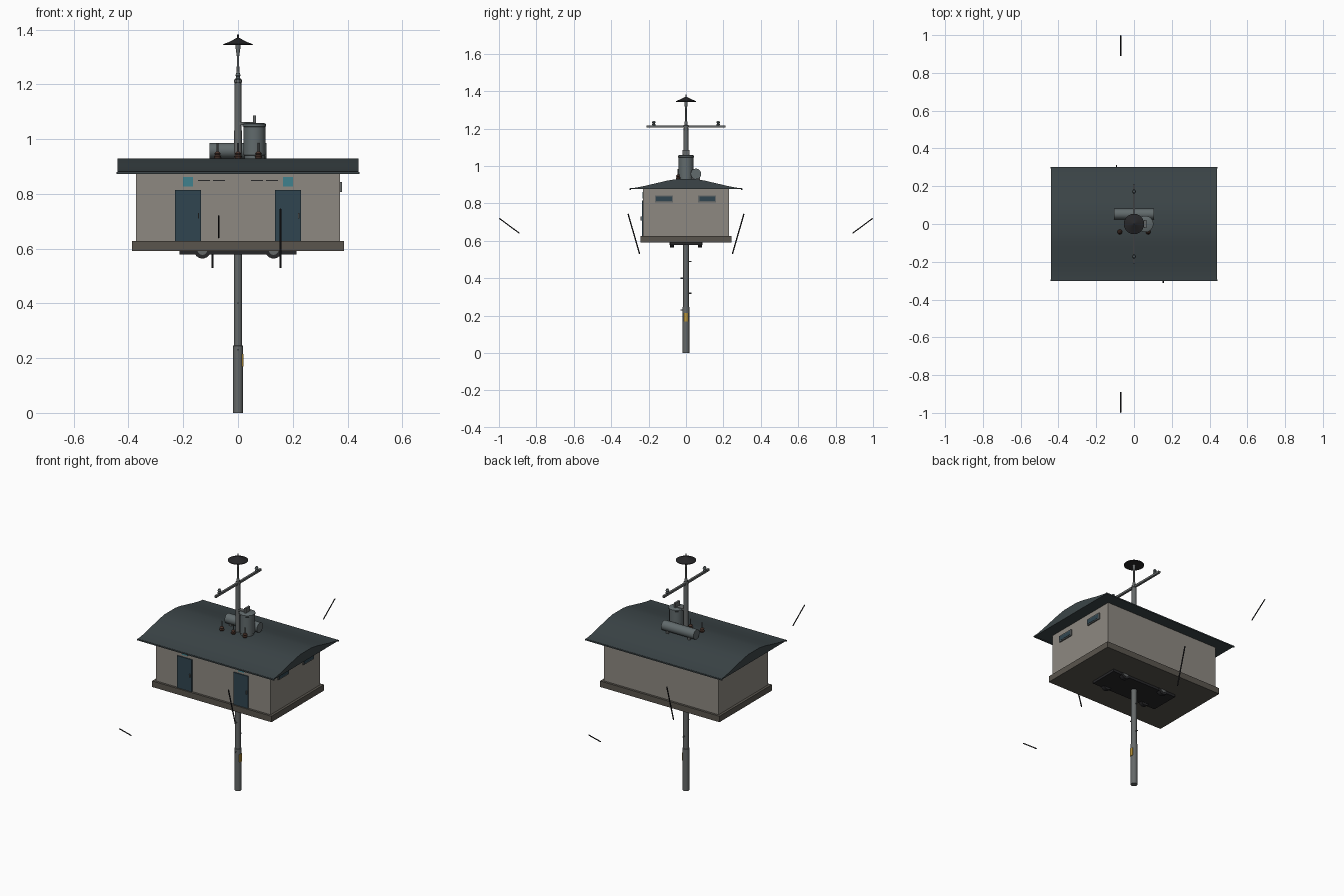
import bpy, math
from mathutils import Vector

if "Cube" in bpy.data.objects:
    bpy.data.objects.remove(bpy.data.objects["Cube"])

def mat(name, r, g, b):
    m = bpy.data.materials.new(name)
    m.diffuse_color = (r, g, b, 1)
    m.use_nodes = True
    m.node_tree.nodes["Principled BSDF"].inputs["Base Color"].default_value = m.diffuse_color
    return m

WALL = mat("plaster", .27, .25, .22)
SLAB = mat("slab_brown", .10, .09, .075)
ROOF = mat("roof_slate", .045, .06, .065)
DOOR = mat("door_blue", .03, .06, .08)
TEAL = mat("teal_glass", .05, .22, .27)
STEEL = mat("steel", .13, .14, .14)
TANK = mat("tank_grey", .12, .145, .15)
DARK = mat("dark_metal", .02, .02, .022)
RUST = mat("rust_brown", .07, .035, .025)
YELLOW = mat("yellow", .5, .3, .04)

def finish(o, name, m, smooth=False):
    o.name = name
    o.data.materials.append(m)
    if smooth:
        bpy.ops.object.shade_smooth_by_angle(angle=math.radians(35))
    return o

def box(name, x0, x1, y0, y1, z0, z1, m):
    bpy.ops.mesh.primitive_cube_add(size=1, location=((x0+x1)/2, (y0+y1)/2, (z0+z1)/2))
    o = bpy.context.object
    o.scale = (x1-x0, y1-y0, z1-z0)
    bpy.ops.object.transform_apply(location=False, rotation=False)
    return finish(o, name, m)

def rod(name, a, b, r, m, r2=None, n=16):
    a, b = Vector(a), Vector(b)
    d = b - a
    bpy.ops.mesh.primitive_cone_add(vertices=n, radius1=r, radius2=r if r2 is None else r2,
                                    depth=d.length, location=(a+b)/2)
    o = bpy.context.object
    o.rotation_euler = d.to_track_quat('Z', 'Y').to_euler()
    return finish(o, name, m, True)

def lathe(name, prof, x, y, m, n=24):
    # prof: (radius, z) pairs, bottom to top
    vs = [(x + r*math.cos(2*math.pi*i/n), y + r*math.sin(2*math.pi*i/n), z)
          for r, z in prof for i in range(n)]
    fs = [(k*n+i, k*n+(i+1) % n, (k+1)*n+(i+1) % n, (k+1)*n+i)
          for k in range(len(prof)-1) for i in range(n)]
    fs += [tuple(reversed(range(n))), tuple(range((len(prof)-1)*n, len(prof)*n))]
    return solid(name, vs, fs, m)

def solid(name, vs, fs, m):
    me = bpy.data.meshes.new(name)
    me.from_pydata(vs, [], fs)
    o = bpy.data.objects.new(name, me)
    bpy.context.collection.objects.link(o)
    bpy.ops.object.select_all(action='DESELECT')
    o.select_set(True)
    bpy.context.view_layer.objects.active = o
    return finish(o, name, m, True)

# Support pole and upper mast
lathe("support_pole", [(.018, 0), (.018, .245), (.015, .247), (.015, .60)], 0, 0, STEEL)
lathe("roof_mast", [(.015, .90), (.012, 1.205), (.014, 1.207), (.014, 1.217), (.008, 1.22),
                    (.008, 1.235), (.005, 1.24), (.004, 1.30), (.009, 1.335), (.009, 1.346)], 0, 0, STEEL)
lathe("mast_cap", [(.053, 1.343), (.054, 1.347), (.03, 1.356), (.012, 1.366), (.004, 1.37), (.003, 1.382)],
      0, 0, DARK, 32)
for i, z in enumerate((.23, .32, .40, .49)):
    s = 1 if i % 2 else -1
    rod("climbing_peg", (0, 0, z), (0, s*.03, z), .003, STEEL, n=8)
box("pole_tag", .010, .020, -.010, .010, .17, .215, YELLOW)

# House body
box("floor_slab", -.387, .387, -.243, .243, .592, .627, SLAB)
box("walls", -.372, .372, -.23, .23, .627, .879, WALL)

# Curved roof extruded along x
half = [(-.30, .876), (-.30, .881), (-.27, .884), (-.22, .894), (-.16, .908), (-.10, .922), (-.05, .930)]
prof = half + [(-y, z) for y, z in reversed(half)]
n = len(prof)
solid("roof", [(x, y, z) for x in (-.44, .44) for y, z in prof],
      [(i, (i+1) % n, n+(i+1) % n, n+i) for i in range(n)] +
      [tuple(reversed(range(n))), tuple(range(n, 2*n))], ROOF)
for s in (-1, 1):
    box("eave_trim", -.443, .443, s*.298-.004, s*.298+.004, .873, .880, ROOF)

# Doors, lights and vent slots on the front
for s in (-1, 1):
    def fbox(name, a, b, z0, z1, d, m):
        box(name, min(s*a, s*b), max(s*a, s*b), -.23-d, -.225, z0, z1, m)
    fbox("door", .135, .230, .627, .815, .006, DOOR)
    fbox("door_light", .164, .201, .827, .861, .003, TEAL)
    fbox("vent_slot", .048, .092, .847, .851, .002, DARK)
    fbox("vent_slot", .102, .146, .847, .851, .002, DARK)
    box("door_handle", s*.183+.036, s*.183+.041, -.242, -.235, .71, .73, STEEL)

# Hooded windows on the right side
for y in (-.118, .113):
    box("side_window_frame", .365, .379, y-.048, y+.048, .806, .843, STEEL)
    box("side_window", .37, .3805, y-.042, y+.042, .812, .837, DOOR)

# Undercarriage with four wheels
box("chassis_plate", -.213, .213, -.085, .085, .578, .594, DARK)
for x in (-.13, .13):
    for y in (-.075, .075):
        rod("wheel", (x, y-.011, .595), (x, y+.011, .595), .031, DARK, n=24)
        rod("wheel_hub", (x, y-.013, .595), (x, y+.013, .595), .018, STEEL)

# Rooftop tanks
rod("horizontal_tank", (-.105, .053, .958), (.105, .053, .958), .028, TANK, n=32)
for x in (-.07, .07):
    box("tank_saddle", x-.008, x+.008, .03, .076, .915, .94, STEEL)
lathe("vertical_tank", [(.036, .922), (.036, .94), (.040, .942), (.040, 1.045), (.043, 1.047),
                        (.043, 1.055), (.036, 1.059)], .06, 0, TANK, 32)
box("tank_terminal", .054, .065, -.02, .02, 1.055, 1.086, STEEL)
box("tank_bracket", .005, .055, -.012, .012, 1.052, 1.062, STEEL)

# Roof insulators with pins
for x in (-.075, 0, .075):
    lathe("roof_insulator", [(.008, .922), (.013, .937), (.008, .942), (.012, .947), (.006, .954)],
          x, -.042, RUST, 16)
    rod("insulator_pin", (x, -.042, .95), (x, -.042, .985), .003, STEEL, n=8)

# Cross arm
box("cross_arm", -.006, .006, -.21, .21, 1.205, 1.217, STEEL)
for y in (-.172, .172):
    lathe("arm_insulator", [(.006, 1.215), (.010, 1.222), (.006, 1.227), (.010, 1.232), (.006, 1.242)],
          0, y, TANK, 16)

# Free cable pieces, front and back
for s in (-1, 1):
    rod("outer_cable", (-.07, s*.89, .64), (-.07, s*.998, .72), .003, DARK, n=8)
    x = .155 if s < 0 else -.093
    rod("inner_cable", (x, s*.248, .53), (x, s*.31, .745), .0035, DARK, n=8)
